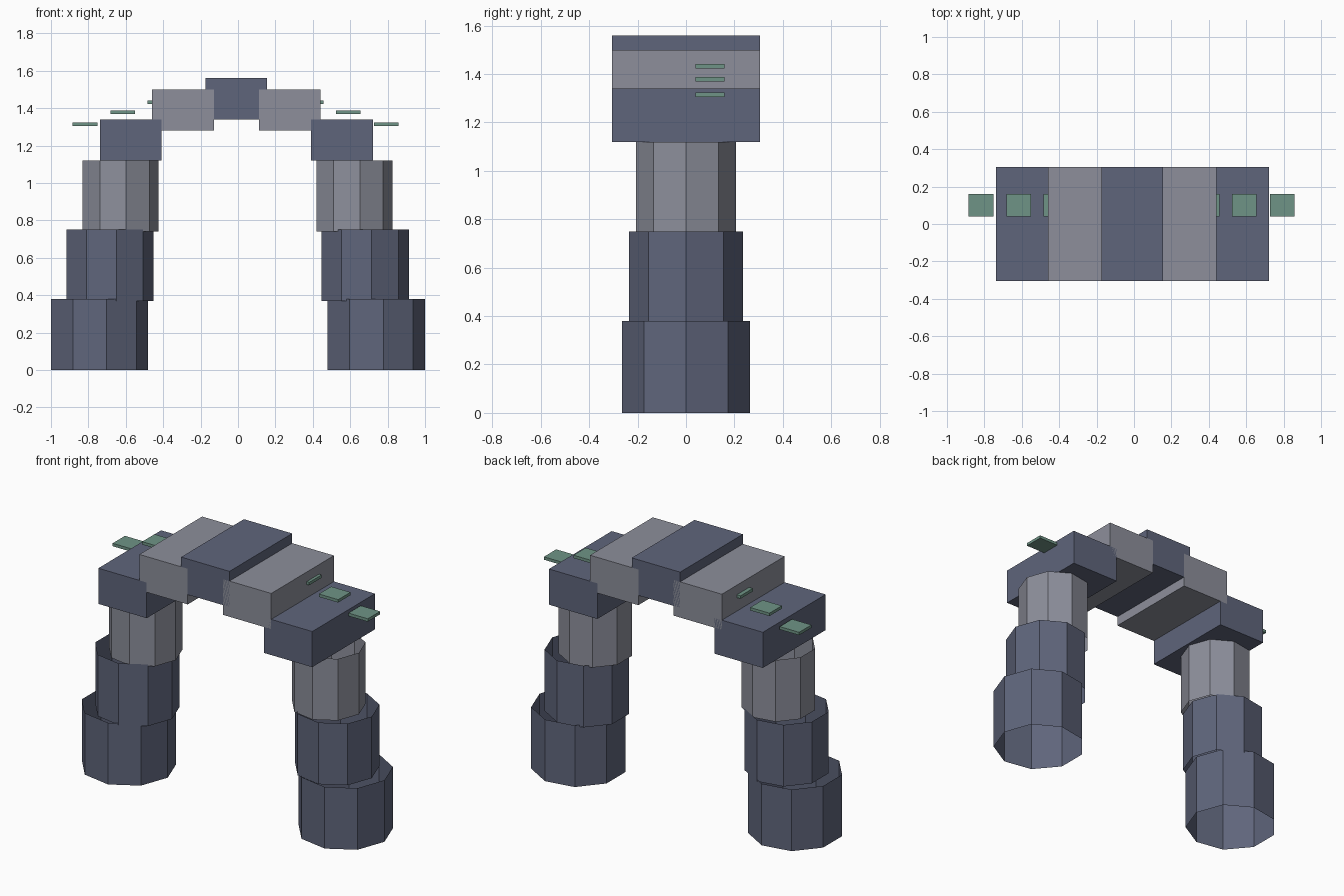
import bpy, bmesh, math
from mathutils import Matrix

if "Cube" in bpy.data.objects:
    bpy.data.objects.remove(bpy.data.objects["Cube"])


def material(name, rgb):
    m = bpy.data.materials.new(name)
    m.diffuse_color = (*rgb, 1.0)
    m.use_nodes = True
    m.node_tree.nodes["Principled BSDF"].inputs["Base Color"].default_value = m.diffuse_color
    return m


DARK = material("dark slate stone", (0.114, 0.130, 0.198))
PALE = material("pale grey stone", (0.266, 0.275, 0.328))
MOSS = material("moss green", (0.159, 0.296, 0.238))


def finish(name, bm, mat):
    me = bpy.data.meshes.new(name)
    bm.to_mesh(me)
    bm.free()
    me.materials.append(mat)
    ob = bpy.data.objects.new(name, me)
    bpy.context.collection.objects.link(ob)
    return ob


def box(name, center, size, mat):
    bm = bmesh.new()
    bmesh.ops.create_cube(bm, size=1.0,
                          matrix=Matrix.Translation(center) @ Matrix.Diagonal((*size, 1.0)))
    finish(name, bm, mat)


def drum(name, x, z0, z1, r, mat, sides=9):
    # open nine-sided ring with one corner pointing along +x
    bm = bmesh.new()
    rings = [[bm.verts.new((x + r * math.cos(i * math.tau / sides),
                            r * math.sin(i * math.tau / sides), z))
              for i in range(sides)] for z in (z0, z1)]
    lo, hi = rings
    for i in range(sides):
        j = (i + 1) % sides
        bm.faces.new((lo[i], lo[j], hi[j], hi[i]))
    finish(name, bm, mat)


MID = -0.009  # the arch sits slightly left of centre

for side, label in ((-1, "left"), (1, "right")):
    # stacked pillar drums, leaning inwards and narrowing
    drum(f"{label}_pillar_base", MID + side * 0.7396, 0.0, 0.38, 0.2685, DARK)
    drum(f"{label}_pillar_middle", MID + side * 0.682, 0.37, 0.75, 0.24, DARK)
    drum(f"{label}_pillar_top", MID + side * 0.625, 0.74, 1.12, 0.209, PALE)

    # arch blocks stepping up to the keystone
    box(f"{label}_spring_block", (MID + side * 0.565, 0, 1.23), (0.33, 0.612, 0.22), DARK)
    box(f"{label}_shoulder_block", (MID + side * 0.285, 0, 1.39), (0.33, 0.612, 0.22), PALE)

    # moss tiles hovering along the arch
    for n, (x, z) in enumerate(((0.805, 1.314), (0.603, 1.378), (0.405, 1.432))):
        box(f"{label}_moss_tile_{n + 1}", (-0.013 + side * x, 0.1, z), (0.132, 0.12, 0.018), MOSS)

# keystone
box("keystone", (MID, 0, 1.45), (0.33, 0.612, 0.22), DARK)
